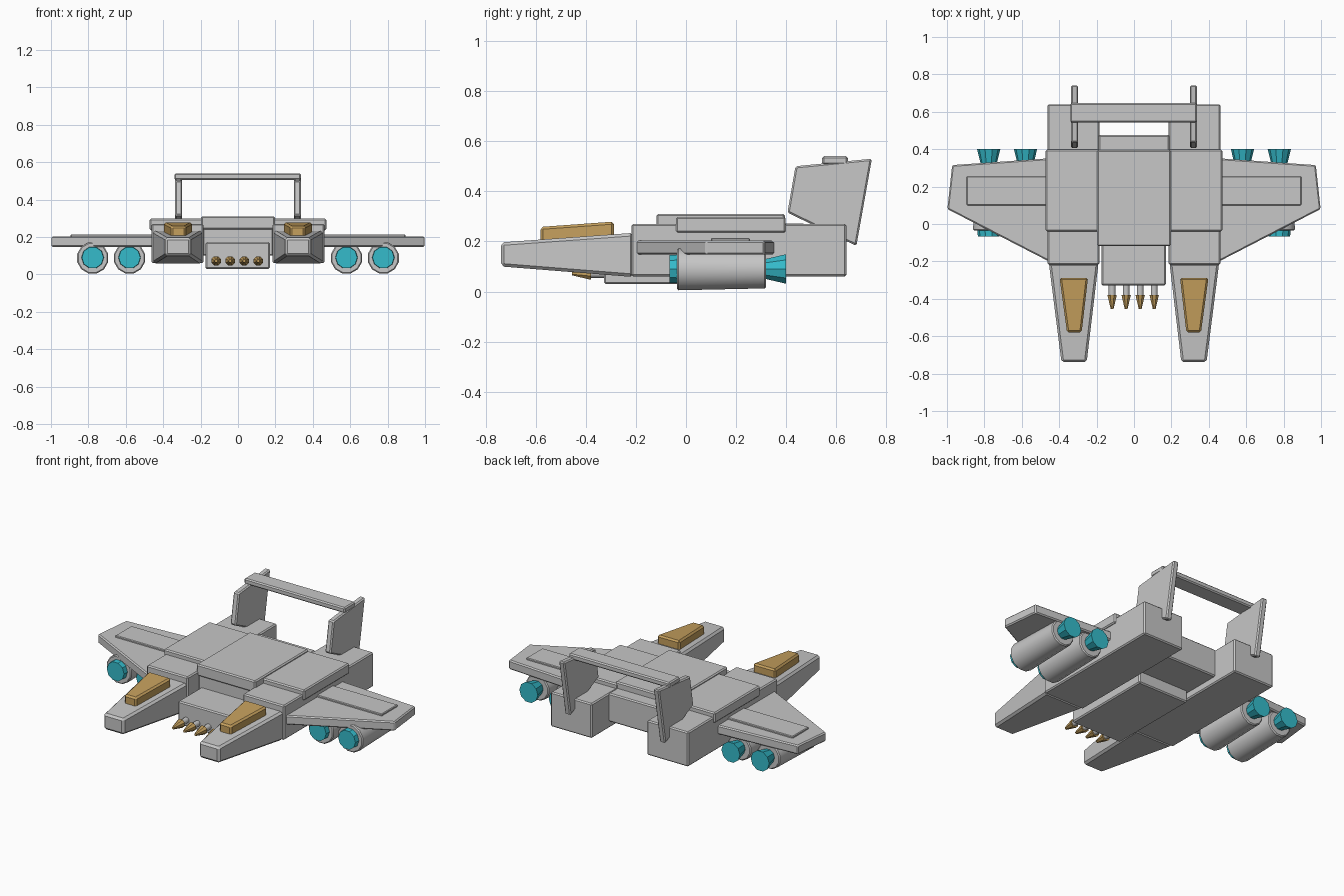
import bpy
import bmesh
from math import pi
from mathutils import Matrix

cube = bpy.data.objects.get("Cube")
if cube:
    bpy.data.objects.remove(cube, do_unlink=True)


def material(name, rgb):
    m = bpy.data.materials.new(name)
    m.use_nodes = True
    color = (*rgb, 1)
    m.diffuse_color = color
    m.node_tree.nodes["Principled BSDF"].inputs["Base Color"].default_value = color
    return m


GREY = material("hull grey", (0.57, 0.57, 0.57))
GOLD = material("canopy gold", (0.56, 0.35, 0.11))
CYAN = material("engine cyan", (0.035, 0.50, 0.60))


def finish(name, bm, mat, bevel=0.0, smooth=False):
    bmesh.ops.recalc_face_normals(bm, faces=bm.faces)
    mesh = bpy.data.meshes.new(name)
    bm.to_mesh(mesh)
    bm.free()
    mesh.materials.append(mat)
    ob = bpy.data.objects.new(name, mesh)
    bpy.context.collection.objects.link(ob)
    if bevel:
        mod = ob.modifiers.new("edge bevel", 'BEVEL')
        mod.width = bevel
        mod.segments = 1
    if smooth:
        bpy.ops.object.select_all(action='DESELECT')
        ob.select_set(True)
        bpy.context.view_layer.objects.active = ob
        bpy.ops.object.shade_smooth_by_angle(angle=pi / 3.5)
    return ob


def loft(name, ring_a, ring_b, mat, bevel=0.007):
    """Solid between two matching outlines."""
    bm = bmesh.new()
    a = [bm.verts.new(p) for p in ring_a]
    b = [bm.verts.new(p) for p in ring_b]
    bm.faces.new(a)
    bm.faces.new(b)
    n = len(a)
    for i in range(n):
        j = (i + 1) % n
        bm.faces.new((a[i], a[j], b[j], b[i]))
    return finish(name, bm, mat, bevel)


def rect(x, y, z):
    """Cross-section across the hull at depth y."""
    return [(x[0], y, z[0]), (x[1], y, z[0]), (x[1], y, z[1]), (x[0], y, z[1])]


def box(name, x, y, z, mat=GREY, bevel=0.007):
    return loft(name, rect(x, y[0], z), rect(x, y[1], z), mat, bevel)


def slab(name, outline, z0, z1, bevel=0.007):
    return loft(name, [(x, y, z0) for x, y in outline],
                [(x, y, z1) for x, y in outline], GREY, bevel)


def tube(name, x, z, y0, y1, r0, r1, mat, sides, smooth=False, bevel=0.0):
    """Cylinder or cone along y; r0 is the front radius."""
    bm = bmesh.new()
    turn = Matrix.Translation((x, (y0 + y1) / 2, z)) @ Matrix.Rotation(-pi / 2, 4, 'X')
    turn = turn @ Matrix.Rotation(pi / sides, 4, 'Z')
    bmesh.ops.create_cone(bm, cap_ends=True, segments=sides, radius1=r0,
                          radius2=r1, depth=y1 - y0, matrix=turn)
    return finish(name, bm, mat, bevel, smooth)


# Central hull
box("centre_hull", (-0.19, 0.19), (-0.11, 0.475), (0.10, 0.272))
box("centre_top", (-0.198, 0.198), (-0.118, 0.395), (0.24, 0.31))
box("gun_belly", (-0.174, 0.17), (-0.328, 0.25), (0.03, 0.172))

# Four guns under the chin
for i in range(4):
    gx = -0.117 + i * 0.075
    tube(f"gun_barrel_{i + 1}", gx, 0.072, -0.39, -0.31, 0.018, 0.018, GREY, 10, True)
    tube(f"gun_tip_{i + 1}", gx, 0.072, -0.455, -0.38, 0.008, 0.027, GOLD, 8)

for side, s in (("left", 1), ("right", -1)):
    def sx(*pair):
        return [s * v for v in pair]

    # Side hulls with tapering noses and canopies
    box(f"{side}_boom", sx(0.185, 0.462), (-0.218, 0.64), (0.06, 0.27))
    box(f"{side}_top_plate", sx(0.18, 0.472), (-0.04, 0.398), (0.235, 0.298))
    loft(f"{side}_nose", rect(sx(0.19, 0.455), -0.21, (0.058, 0.234)),
         rect(sx(0.253, 0.388), -0.738, (0.1, 0.196)), GREY, 0.012)
    loft(f"{side}_canopy", rect(sx(0.246, 0.398), -0.288, (0.20, 0.279)),
         rect(sx(0.28, 0.358), -0.58, (0.19, 0.258)), GOLD, 0.01)

    # Wing and its raised panel
    slab(f"{side}_wing", [(s * x, y) for x, y in
         ((0.40, 0.355), (0.972, 0.315), (0.998, 0.08), (0.465, -0.195), (0.40, -0.21))],
         0.147, 0.203)
    box(f"{side}_wing_panel", sx(0.44, 0.895), (0.1, 0.255), (0.19, 0.214), bevel=0.004)

    # Twin engines under the wing
    for n, ex in enumerate((0.58, 0.777)):
        label = f"{side}_engine_{n + 1}"
        tube(f"{label}_pod", s * ex, 0.088, -0.035, 0.32, 0.086, 0.078, GREY, 12, True, 0.006)
        tube(f"{label}_intake", s * ex, 0.09, -0.066, 0.0, 0.058, 0.062, CYAN, 10)
        tube(f"{label}_nozzle", s * ex, 0.09, 0.31, 0.4, 0.04, 0.062, CYAN, 10)

    # Swept tail fin
    fin = ((0.405, 0.315), (0.437, 0.5), (0.742, 0.53), (0.68, 0.182))
    loft(f"{side}_tail_fin", [(s * 0.299, y, z) for y, z in fin],
         [(s * 0.337, y, z) for y, z in fin], GREY)

# Bar joining the fins
box("tail_bar", (-0.34, 0.336), (0.543, 0.646), (0.506, 0.54))
